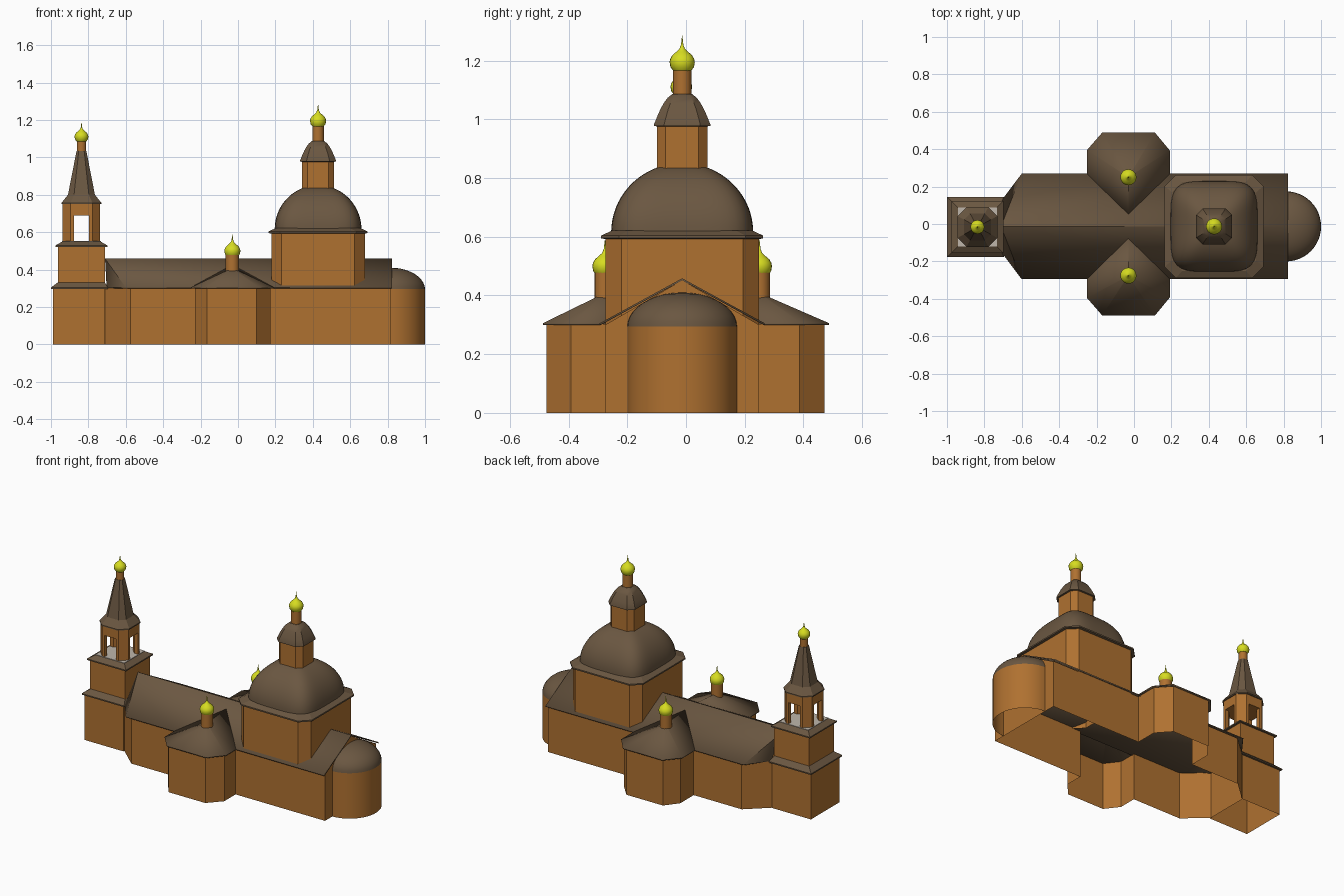
import bpy, bmesh, math

if "Cube" in bpy.data.objects:
    bpy.data.objects.remove(bpy.data.objects["Cube"])

CY = -0.013          # long axis of the building


def material(name, rgb):
    m = bpy.data.materials.new(name)
    m.diffuse_color = (*rgb, 1)
    m.use_nodes = True
    m.node_tree.nodes["Principled BSDF"].inputs["Base Color"].default_value = m.diffuse_color
    return m


WALL = material("ochre wall", (0.43, 0.165, 0.03))
ROOF = material("brown roof", (0.145, 0.095, 0.053))
GOLD = material("gold", (0.68, 0.72, 0.015))
FLOOR = material("pale floor", (0.52, 0.47, 0.41))


def make(name, verts, faces, mat, thick=0, angle=32):
    me = bpy.data.meshes.new(name)
    me.from_pydata(verts, [], faces)
    bm = bmesh.new()
    bm.from_mesh(me)
    bmesh.ops.remove_doubles(bm, verts=bm.verts, dist=1e-5)
    bmesh.ops.recalc_face_normals(bm, faces=bm.faces)
    for f in bm.faces:
        f.smooth = True
    bm.to_mesh(me)
    bm.free()
    me.set_sharp_from_angle(angle=math.radians(angle))
    me.materials.append(mat)
    ob = bpy.data.objects.new(name, me)
    bpy.context.collection.objects.link(ob)
    if thick:
        mod = ob.modifiers.new("thickness", 'SOLIDIFY')
        mod.thickness = thick
        mod.offset = 0
    return ob


def loft(name, rings, mat, bottom=False, top=True, closed=True, angle=32):
    """Skin a stack of (outline, z) rings."""
    n = len(rings[0][0])
    verts = [(x, y, z) for pts, z in rings for x, y in pts]
    faces = []
    for r in range(len(rings) - 1):
        for i in range(n if closed else n - 1):
            j = (i + 1) % n
            faces.append((r*n + i, r*n + j, r*n + n + j, r*n + n + i))
    if bottom:
        faces.append(tuple(range(n)))
    if top:
        faces.append(tuple(range(len(verts) - n, len(verts))))
    return make(name, verts, faces, mat, angle=angle)


def rect(cx, cy, hx, hy, c=0):
    """Rectangle outline, with corners cut by c."""
    if not c:
        return [(cx-hx, cy-hy), (cx+hx, cy-hy), (cx+hx, cy+hy), (cx-hx, cy+hy)]
    return [(cx-hx+c, cy-hy), (cx+hx-c, cy-hy), (cx+hx, cy-hy+c), (cx+hx, cy+hy-c),
            (cx+hx-c, cy+hy), (cx-hx+c, cy+hy), (cx-hx, cy+hy-c), (cx-hx, cy-hy+c)]


def rounded(cx, cy, hx, hy, p=2, n=64):
    """Superellipse outline (p=2 is a circle)."""
    pts = []
    for i in range(n):
        a = 2*math.pi*i/n
        c, s = math.cos(a), math.sin(a)
        k = (abs(c)**p + abs(s)**p) ** (-1/p)
        pts.append((cx + hx*k*c, cy + hy*k*s))
    return pts


ONION = [(0.7, 0), (0.93, .3), (1, .7), (0.95, .95), (0.78, 1.25), (0.48, 1.5),
         (0.22, 1.75), (0.1, 2.05), (0.01, 2.8)]


def finial(name, x, y, z0, z1, neck, r):
    """Round neck carrying a golden onion."""
    loft(name + "_neck", [(rounded(x, y, neck, neck, n=16), z) for z in (z0, z1 + .01)], WALL)
    loft(name + "_onion", [(rounded(x, y, r*k, r*k, n=20), z1 + r*h) for k, h in ONION],
         GOLD, bottom=True, angle=50)


# --- Nave and side chapels: one open-bottomed wall outline
half = [(-.71, -.14), (-.575, -.262), (-.23, -.262), (-.23, -.378), (-.165, -.463),
        (.098, -.463), (.175, -.378), (.175, -.262), (.818, -.262)]
outline = [(x, CY + y) for x, y in half]
outline += [(x, CY - y + (0.022 if y < -.3 else 0)) for x, y in reversed(half)]
loft("nave_walls", [(outline, 0), (outline, .303)], WALL, top=False)
make("east_gable", [(.818, CY - .262, .3), (.818, CY + .262, .3), (.818, CY, .452)],
     [(0, 1, 2)], WALL)

# --- Nave roof with hipped west corners
v = [(-.71, CY, .455), (.823, CY, .455)]
f = []
for s in (-1, 1):
    k = len(v)
    v += [(.823, CY + s*.28, .302), (-.6, CY + s*.28, .302), (-.70, CY + s*.145, .302)]
    f += [(0, 1, k, k+1), (0, k+1, k+2)]
make("nave_roof", v, f, ROOF, .007)

# --- Side chapel roofs and finials
for s, side in ((-1, "south"), (1, "north")):
    ay = CY + s*.263
    v = [(-.03, ay, .405), (-.03, CY + s*.065, .422),
         (-.25, CY + s*.28, .302), (-.25, s*.395, .302), (-.17, s*.487, .302),
         (.112, s*.487, .302), (.19, s*.393, .302), (.19, CY + s*.28, .302)]
    f = [(0, 1, 2), (0, 1, 7)] + [(0, i, i+1) for i in range(2, 7)]
    make(side + "_chapel_roof", v, f, ROOF, .007, angle=15)
    finial(side + "_chapel", -.03, ay, .37, .47, .036, .043)

# --- Apse: half-round wall and half dome
N = 24


def arc(r):
    return [(.815 + r*.185*math.sin(math.pi*i/N), CY - r*.187*math.cos(math.pi*i/N))
            for i in range(N + 1)]


loft("apse_wall", [(arc(1), 0), (arc(1), .295)], WALL, top=False, closed=False)
loft("apse_roof", [(arc(max(math.cos(t*math.pi/20), .001)), .293 + .117*math.sin(t*math.pi/20))
                   for t in range(11)], ROOF, top=False, closed=False)

# --- Main drum, cornice and dome
DX = .428
loft("drum", [(rect(DX, CY, .25, .262, .055), z) for z in (.30, .60)], WALL, top=False)
loft("drum_cornice", [(rect(DX, CY, .25, .262, .055), .592),
                      (rect(DX, CY, .264, .276, .06), .595),
                      (rect(DX, CY, .264, .276, .06), .604),
                      (rect(DX, CY, .225, .237, .055), .622)], ROOF, angle=15)
rings = []
for t in range(15):
    a = math.radians(t*5.2)
    k = math.cos(a)
    rings.append((rounded(DX, CY, .232*k, .242*k, 4.5), .615 + .236*math.sin(a)))
loft("main_dome", rings, ROOF, angle=40)

# --- Lantern above the dome
loft("lantern", [(rect(DX, CY, .086, .086, .03), z) for z in (.80, .98)], WALL)
prof = [(.086, .976), (.096, .978), (.096, .983), (.083, 1.015), (.074, 1.035),
        (.063, 1.055), (.05, 1.073), (.033, 1.087)]
loft("lantern_roof", [(rect(DX, CY, h, h, h*.36), z) for h, z in prof], ROOF, angle=28)
finial("lantern", DX, CY, 1.06, 1.165, .031, .043)

# --- Bell tower: two square tiers with skirt roofs
TX, TY = -.837, -.016
loft("tower_base", [(rect(-.85, TY, .14, .147), z) for z in (0, .30)], WALL, top=False)
loft("tower_base_roof", [(rect(-.848, TY, .152, .16), .296), (rect(-.848, TY, .152, .16), .304),
                         (rect(TX, TY, .125, .127), .332)], ROOF, bottom=True, angle=15)
loft("tower_second_tier", [(rect(TX, TY, .126, .127), z) for z in (.32, .525)], WALL)
loft("tower_second_roof", [(rect(TX, TY, .14, .14), .52), (rect(TX, TY, .14, .14), .528),
                           (rect(TX, TY, .104, .104), .549)], ROOF, bottom=True, angle=15)
loft("belfry_floor", [(rect(TX, TY, .104, .104), z) for z in (.546, .552)], FLOOR)

# --- Open belfry: four corner piers and a lintel block
H, C, W, T = .1, .058, .04, .025
for sx in (-1, 1):
    for sy in (-1, 1):
        pier = [(W, H), (C, H), (H, C), (H, W), (H - T, W), (W, H - T)]
        pts = [(TX + sx*x, TY + sy*y) for x, y in pier]
        loft("belfry_pier", [(pts, .55), (pts, .70)], WALL, bottom=True)
loft("belfry_lintel", [(rect(TX, TY, H, H, H - C), z) for z in (.69, .76)], WALL, bottom=True)

# --- Spire
prof = [(.106, .75), (.106, .757), (.072, .80), (.026, 1.035)]
loft("spire", [(rect(TX, TY, h, h, h*.45), z) for h, z in prof], ROOF, bottom=True, angle=10)
finial("spire", TX, TY, 1.0, 1.085, .025, .037)
